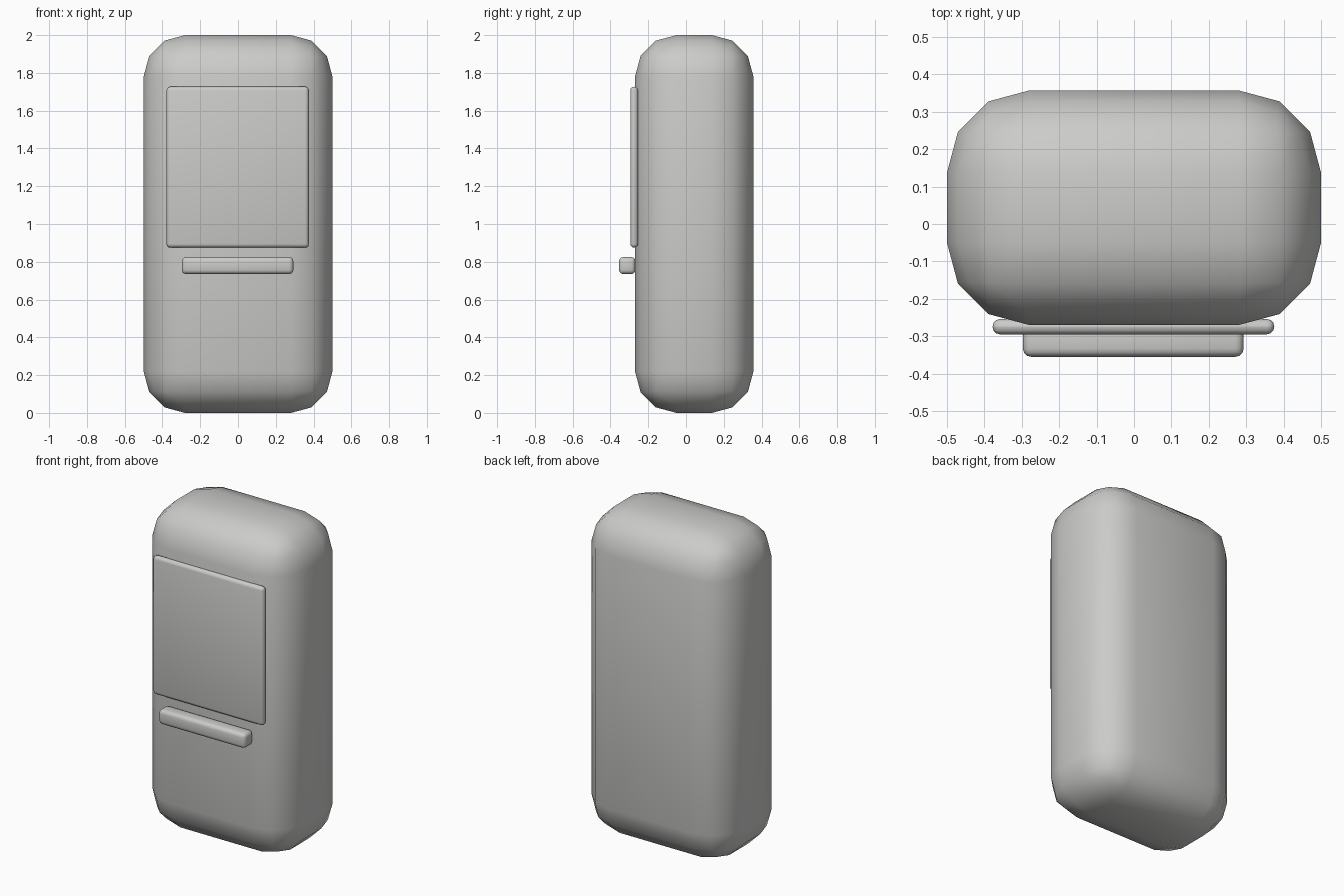
import bpy

# Remove the default cube
cube = bpy.data.objects.get("Cube")
if cube:
    bpy.data.objects.remove(cube, do_unlink=True)

# Single grey finish
grey = bpy.data.materials.new("light_grey")
grey.use_nodes = True
colour = (0.6, 0.6, 0.59, 1)
grey.diffuse_color = colour
shader = next(n for n in grey.node_tree.nodes if n.type == "BSDF_PRINCIPLED")
shader.inputs["Base Color"].default_value = colour


def rounded_box(name, low, high, radius, segments):
    """Box between two corners with rounded edges and smooth shading."""
    centre = [(a + b) / 2 for a, b in zip(low, high)]
    bpy.ops.mesh.primitive_cube_add(size=1, location=centre)
    box = bpy.context.object
    box.name = name
    box.scale = [b - a for a, b in zip(low, high)]
    bpy.ops.object.transform_apply(location=False, rotation=False, scale=True)
    box.data.materials.append(grey)
    bevel = box.modifiers.new("rounding", "BEVEL")
    bevel.width = radius
    bevel.segments = segments
    bevel.limit_method = "NONE"
    bpy.ops.object.shade_smooth()
    return box


# Main body with large soft corners
rounded_box("body", (-0.5, -0.27, 0), (0.5, 0.357, 2), 0.22, 3)
# Thin panel on the upper front
rounded_box("front_panel", (-0.378, -0.295, 0.875), (0.375, -0.254, 1.727), 0.02, 3)
# Protruding bar below the panel
rounded_box("front_bar", (-0.297, -0.355, 0.735), (0.293, -0.268, 0.825), 0.022, 3)
